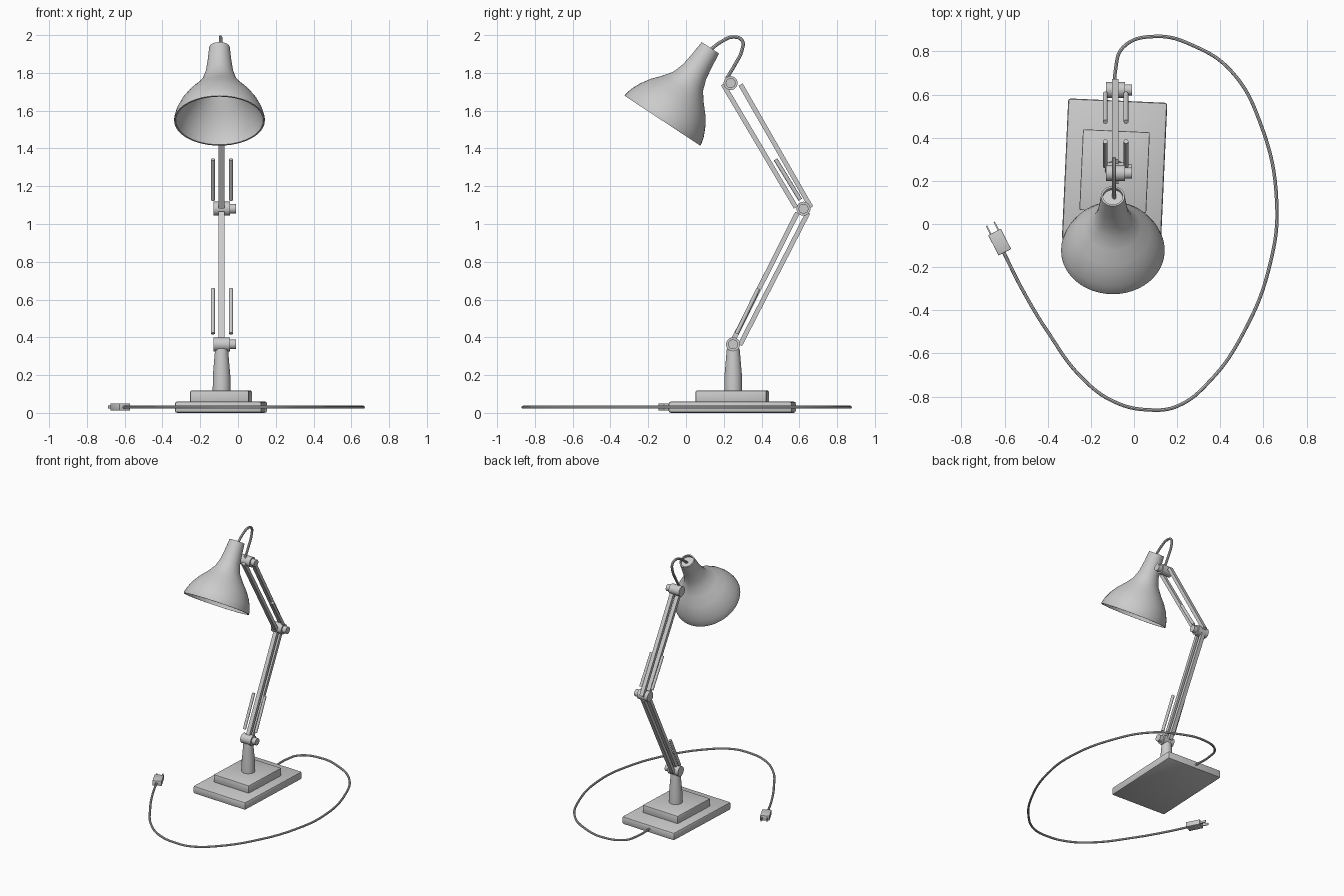
import bpy, bmesh, math
from mathutils import Vector, Matrix

if "Cube" in bpy.data.objects:
    bpy.data.objects.remove(bpy.data.objects["Cube"], do_unlink=True)

GREY = (0.6, 0.6, 0.6, 1)
grey = bpy.data.materials.new("light_grey")
grey.use_nodes = True
grey.diffuse_color = GREY
grey.node_tree.nodes["Principled BSDF"].inputs["Base Color"].default_value = GREY

CX = -0.087                     # arm plane
BASE = Vector((-0.09, 0.245, 0))
TURN = math.radians(-2.6)


def finish(name, bm, smooth=True):
    bmesh.ops.recalc_face_normals(bm, faces=bm.faces)
    mesh = bpy.data.meshes.new(name)
    bm.to_mesh(mesh)
    bm.free()
    mesh.materials.append(grey)
    ob = bpy.data.objects.new(name, mesh)
    bpy.context.collection.objects.link(ob)
    if smooth:
        shade(ob)
    return ob


def shade(ob):
    bpy.ops.object.select_all(action='DESELECT')
    ob.select_set(True)
    bpy.context.view_layer.objects.active = ob
    bpy.ops.object.shade_smooth_by_angle(angle=math.radians(35))


def box(name, size, matrix, bevel=0.0):
    bm = bmesh.new()
    bmesh.ops.create_cube(bm, size=1, matrix=matrix @ Matrix.Diagonal((*size, 1)))
    if bevel:
        bmesh.ops.bevel(bm, geom=bm.edges[:], offset=bevel, segments=2,
                        profile=0.5, affect='EDGES')
    return finish(name, bm, bevel > 0)


def along(start, end):
    """Matrix at the midpoint with z running from start to end and x kept level."""
    z = (end - start).normalized()
    x = Vector((1, 0, 0)) if abs(z.x) < 0.9 else Vector((0, 1, 0))
    y = z.cross(x).normalized()
    rot = Matrix((y.cross(z), y, z)).transposed().to_4x4()
    return Matrix.Translation((start + end) / 2) @ rot


def rod(name, start, end, r1, r2=None, sides=24):
    start, end = Vector(start), Vector(end)
    bm = bmesh.new()
    bmesh.ops.create_cone(bm, cap_ends=True, segments=sides, radius1=r1,
                          radius2=r1 if r2 is None else r2,
                          depth=(end - start).length, matrix=along(start, end))
    return finish(name, bm)


def bar(name, start, end):
    start, end = Vector((CX, *start)), Vector((CX, *end))
    return box(name, (0.03, 0.025, (end - start).length), along(start, end))


def lathe(name, profile, matrix, sides=48):
    bm = bmesh.new()
    verts = [bm.verts.new((r, 0, t)) for t, r in profile]
    edges = [bm.edges.new(pair) for pair in zip(verts, verts[1:])]
    bmesh.ops.spin(bm, geom=verts + edges, cent=(0, 0, 0), axis=(0, 0, 1),
                   angle=math.tau, steps=sides)
    bmesh.ops.remove_doubles(bm, verts=bm.verts, dist=0.0005)
    bm.transform(matrix)
    return finish(name, bm)


def cord(name, points, radius):
    curve = bpy.data.curves.new(name, 'CURVE')
    curve.dimensions = '3D'
    curve.bevel_depth = radius
    curve.bevel_resolution = 2
    curve.resolution_u = 8
    curve.use_fill_caps = True
    curve.materials.append(grey)
    spline = curve.splines.new('BEZIER')
    spline.bezier_points.add(len(points) - 1)
    for bp, co in zip(spline.bezier_points, points):
        bp.co = co
        bp.handle_left_type = bp.handle_right_type = 'AUTO'
    ob = bpy.data.objects.new(name, curve)
    bpy.context.collection.objects.link(ob)
    bpy.ops.object.select_all(action='DESELECT')
    ob.select_set(True)
    bpy.context.view_layer.objects.active = ob
    bpy.ops.object.convert(target='MESH')
    shade(bpy.context.object)


# Stepped base and stem
def on_base(z):
    return Matrix.Translation(BASE + Vector((0, 0, z))) @ Matrix.Rotation(TURN, 4, 'Z')

box("base_slab", (0.46, 0.655, 0.06), on_base(0.03), 0.012)
box("base_step", (0.31, 0.375, 0.065), on_base(0.085), 0.006)
lathe("stem", [(0.11, 0), (0.11, 0.047), (0.2, 0.046), (0.34, 0.034), (0.34, 0)],
      Matrix.Translation((CX, 0.25, 0)), 32)

# Pivot joints with a knob on the left side
for label, y, z in (("base", 0.249, 0.363), ("elbow", 0.622, 1.081), ("head", 0.236, 1.746)):
    rod(label + "_joint", (-0.13, y, z), (-0.042, y, z), 0.037)
    rod(label + "_knob", (-0.042, y, z), (-0.01, y, z), 0.026)

# Parallel arm bars
bar("lower_arm_front", (0.242, 0.37), (0.59, 1.06))
bar("lower_arm_back", (0.286, 0.36), (0.646, 1.06))
bar("upper_arm_front", (0.196, 1.74), (0.582, 1.088))
bar("upper_arm_back", (0.289, 1.738), (0.662, 1.088))

# Springs on both sides of each arm
for side, x in (("right", -0.133), ("left", -0.037)):
    rod("lower_spring_" + side, (x, 0.268, 0.42), (x, 0.383, 0.657), 0.011, sides=16)
    rod("upper_spring_" + side, (x, 0.605, 1.128), (x, 0.474, 1.342), 0.011, sides=16)

# Shade: outer wall, recessed cap, rim lip and inner wall
outer = [(0, 0.24), (0.012, 0.24), (0.05, 0.23), (0.1, 0.207), (0.15, 0.174),
         (0.2, 0.13), (0.25, 0.093), (0.31, 0.073), (0.38, 0.063), (0.462, 0.055)]
inner = [(t, r - 0.009) for t, r in outer[:-1]]
tilt = math.atan2(0.55, 0.835)
shade_matrix = Matrix.Translation((-0.098, -0.125, 1.547)) @ Matrix.Rotation(-tilt, 4, 'X')
lathe("lamp_shade", [(0.38, 0)] + inner[::-1] + outer +
      [(0.462, 0.046), (0.445, 0.046), (0.445, 0)], shade_matrix)

# Short cord looping from the shade to the arm
cord("head_cord", [(-0.092, y, z) for y, z in (
    (0.12, 1.915), (0.19, 1.967), (0.25, 1.99), (0.297, 1.972), (0.296, 1.92),
    (0.26, 1.845), (0.215, 1.77))], 0.009)

# Long cord lying around the base
path = [(-0.085, 0.55), (-0.085, 0.72), (-0.05, 0.82), (0.1, 0.87), (0.28, 0.825),
        (0.45, 0.71), (0.585, 0.47), (0.662, 0.1), (0.63, -0.19), (0.51, -0.5),
        (0.35, -0.73), (0.2, -0.845), (0.07, -0.862), (-0.09, -0.825), (-0.24, -0.715),
        (-0.4, -0.5), (-0.52, -0.3), (-0.605, -0.13)]
cord("power_cord", [(x, y, 0.03) for x, y in path], 0.008)

# Plug with two prongs
plug = Matrix.Translation((-0.623, -0.084, 0.031)) @ Matrix.Rotation(math.radians(27), 4, 'Z')
box("plug_body", (0.066, 0.106, 0.038), plug, 0.003)
for side, x in (("right", -0.02), ("left", 0.02)):
    box("plug_prong_" + side, (0.007, 0.05, 0.016),
        plug @ Matrix.Translation((x, 0.07, 0)))
